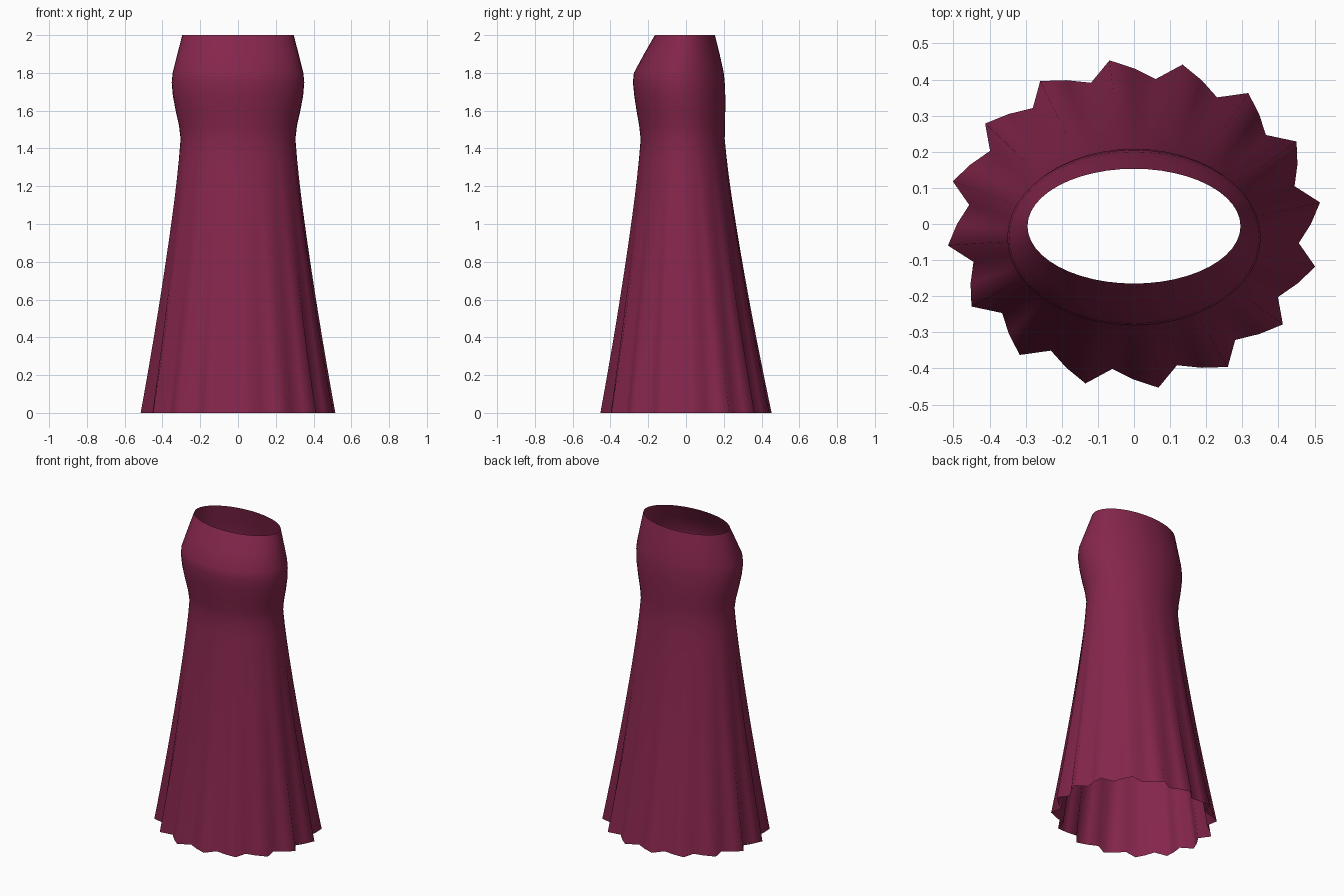
import bpy, bmesh, math

if "Cube" in bpy.data.objects:
    bpy.data.objects.remove(bpy.data.objects["Cube"])

SEGMENTS = 48      # three edges per pleat
PLEATS = 16
KNEE = 1.45        # height where the flare begins

# Fitted upper part: height, half width, front y, back y
rings = [
    (2.00, 0.295, -0.165, 0.153),
    (1.90, 0.321, -0.222, 0.178),
    (1.80, 0.346, -0.276, 0.200),
    (1.75, 0.351, -0.281, 0.205),
    (1.68, 0.345, -0.274, 0.208),
    (1.60, 0.330, -0.262, 0.208),
    (1.52, 0.312, -0.248, 0.206),
    (KNEE, 0.304, -0.240, 0.205),
]
sections = [(z, rx, (b - f) / 2, (b + f) / 2, 0.0) for z, rx, f, b in rings]

# Flared lower part: the section widens, centres and gains pleats towards the hem
_, rx0, ry0, cy0, _ = sections[-1]
STEPS = 14
for i in range(1, STEPS + 1):
    u = i / STEPS
    f = u ** 1.17
    sections.append((KNEE * (1 - u), rx0 + (0.490 - rx0) * f,
                     ry0 + (0.431 - ry0) * f, cy0 * (1 - f), 0.07 * f))

# Loft the open skirt shell
bm = bmesh.new()
loops = []
for z, rx, ry, cy, pleat in sections:
    loop = []
    for k in range(SEGMENTS):
        t = math.tau * k / SEGMENTS
        s = 1 + pleat * math.sin(PLEATS * t)
        loop.append(bm.verts.new((rx * s * math.cos(t), cy + ry * s * math.sin(t), z)))
    loops.append(loop)
for upper, lower in zip(loops, loops[1:]):
    for k in range(SEGMENTS):
        n = (k + 1) % SEGMENTS
        face = bm.faces.new((upper[k], lower[k], lower[n], upper[n]))
        face.smooth = True

mesh = bpy.data.meshes.new("skirt")
bm.to_mesh(mesh)
bm.free()

# Single cloth colour
cloth = bpy.data.materials.new("wine red cloth")
cloth.diffuse_color = (0.235, 0.019, 0.072, 1)
cloth.use_nodes = True
cloth.node_tree.nodes["Principled BSDF"].inputs["Base Color"].default_value = cloth.diffuse_color
mesh.materials.append(cloth)
skirt = bpy.data.objects.new("skirt", mesh)
bpy.context.collection.objects.link(skirt)
